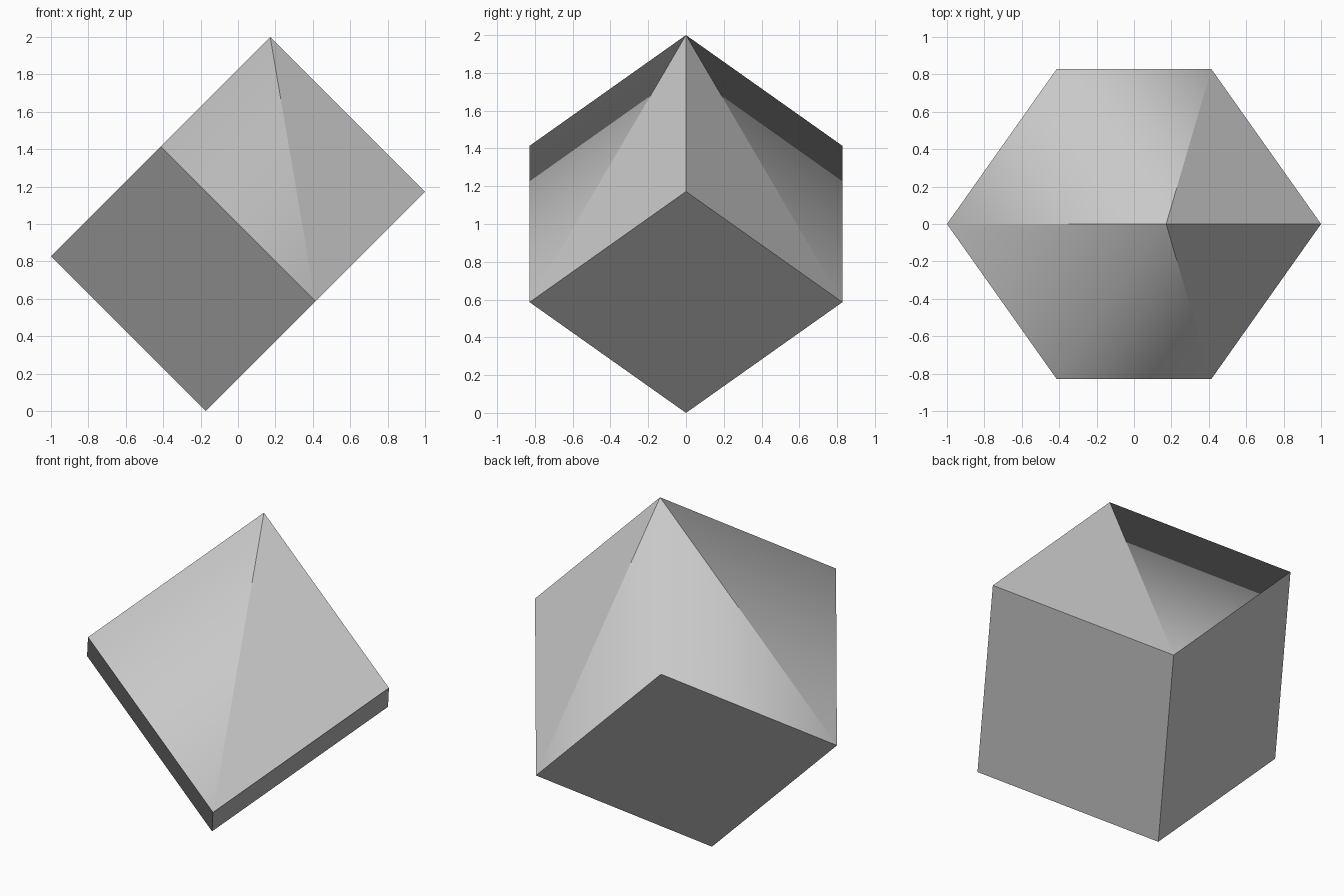
import bpy
import bmesh
from mathutils import Vector

cube = bpy.data.objects.get("Cube")
if cube:
    bpy.data.objects.remove(cube, do_unlink=True)

grey = bpy.data.materials.new("light_grey")
grey.use_nodes = True
grey.diffuse_color = (0.58, 0.58, 0.58, 1)
grey.node_tree.nodes["Principled BSDF"].inputs["Base Color"].default_value = grey.diffuse_color

# Tilted cube: three edge vectors leaving its lowest corner
corner = Vector((-0.172, 0, 0))
rear = Vector((-0.828, 0, 0.828))
front = Vector((0.586, -0.828, 0.586))
back = Vector((0.586, 0.828, 0.586))
apex = corner + rear + front + back


def pyramid(name, a, b, soft):
    """Oblique pyramid on the cube face spanned by a and b, meeting at the apex."""
    bm = bmesh.new()
    base = [bm.verts.new(p) for p in (corner, corner + a, corner + a + b, corner + b)]
    tip = bm.verts.new(apex)
    bm.faces.new(base)
    for i in range(4):
        bm.faces.new((base[i], base[(i + 1) % 4], tip))
    bmesh.ops.recalc_face_normals(bm, faces=bm.faces)
    for face in bm.faces:
        face.smooth = True
    # Only the upright edge of a soft pyramid is shaded smoothly
    for edge in bm.edges:
        edge.smooth = soft and set(edge.verts) == {base[2], tip}
    mesh = bpy.data.meshes.new(name)
    bm.to_mesh(mesh)
    bm.free()
    mesh.materials.append(grey)
    bpy.context.collection.objects.link(bpy.data.objects.new(name, mesh))


# Three equal pyramids fill the cube
pyramid("lower_pyramid", front, back, False)
pyramid("front_pyramid", rear, front, True)
pyramid("back_pyramid", rear, back, True)
